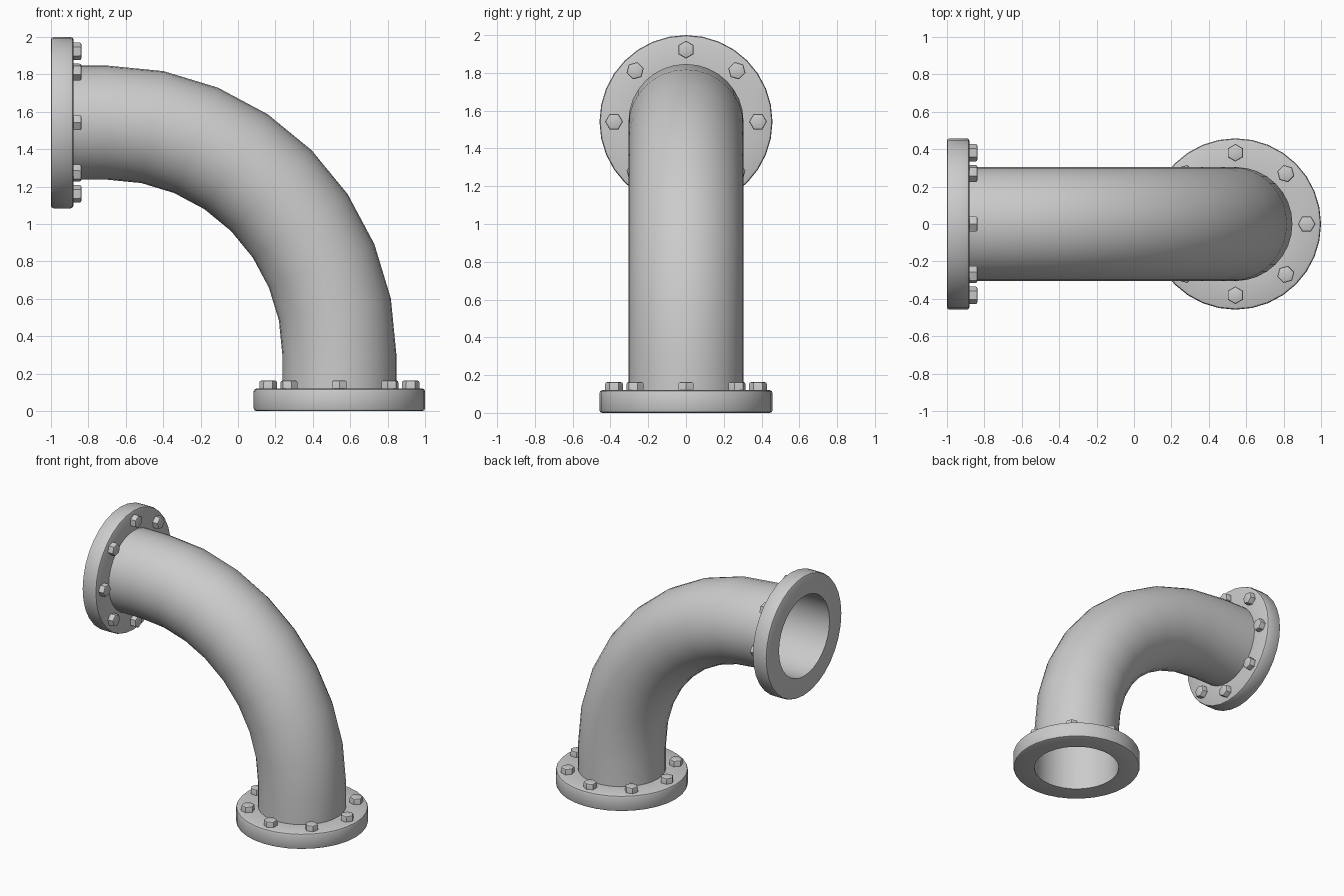
import bpy, bmesh, math
from mathutils import Vector, Matrix

if "Cube" in bpy.data.objects:
    bpy.data.objects.remove(bpy.data.objects["Cube"])

SIDES = 32
PIPE_R = 0.305
FLANGE_R = 0.458
FLANGE_H = 0.12
AXIS = 0.542          # x of the lower opening
BEND_Z = 0.30         # straight length before the bend
BEND_R = AXIS + 1 - BEND_Z


def loft(name, rings, closed=False, cap=False):
    """Skin a list of point rings into one smooth-by-angle object."""
    bm = bmesh.new()
    loops = [[bm.verts.new(p) for p in ring] for ring in rings]
    pairs = list(zip(loops, loops[1:]))
    if closed:
        pairs.append((loops[-1], loops[0]))
    for a, b in pairs:
        n = len(a)
        for i in range(n):
            j = (i + 1) % n
            bm.faces.new((a[i], a[j], b[j], b[i]))
    if cap:
        bm.faces.new(loops[0][::-1])
        bm.faces.new(loops[-1])
    if closed or cap:
        bmesh.ops.recalc_face_normals(bm, faces=bm.faces)
    mesh = bpy.data.meshes.new(name)
    bm.to_mesh(mesh)
    bm.free()
    obj = bpy.data.objects.new(name, mesh)
    bpy.context.collection.objects.link(obj)
    bpy.ops.object.select_all(action='DESELECT')
    obj.select_set(True)
    bpy.context.view_layer.objects.active = obj
    bpy.ops.object.shade_smooth_by_angle(angle=math.radians(30))
    return obj


def circle(r, z, n):
    return [Vector((r * math.cos(2 * math.pi * i / n),
                    r * math.sin(2 * math.pi * i / n), z)) for i in range(n)]


# Curved pipe: straight ends with a 90 degree bend in eight steps
path = [(AXIS, FLANGE_H, 0)]
for i in range(9):
    a = math.pi / 2 * i / 8
    path.append((BEND_Z - 1 + BEND_R * math.cos(a), BEND_Z + BEND_R * math.sin(a), a))
path.append((FLANGE_H - 1, AXIS + 1, math.pi / 2))
rings = []
for x, z, a in path:
    m = Matrix.Translation((x, 0, z)) @ Matrix.Rotation(-a, 4, 'Y')
    rings.append([m @ p for p in circle(PIPE_R, 0, SIDES)])
loft("pipe_elbow", rings)

# Flange ring with softened outer rims, and its eight chamfered hex bolts
B = 0.014
flange_profile = [(PIPE_R, 0), (FLANGE_R - B, 0), (FLANGE_R - B * 0.3, B * 0.3),
                  (FLANGE_R, B), (FLANGE_R, FLANGE_H - B),
                  (FLANGE_R - B * 0.3, FLANGE_H - B * 0.3),
                  (FLANGE_R - B, FLANGE_H), (PIPE_R, FLANGE_H)]
bolt_profile = [(0.047, FLANGE_H - 0.01), (0.047, 0.153), (0.044, 0.160), (0.036, 0.163)]

ends = {
    "lower": Matrix.Translation((AXIS, 0, 0)),
    "upper": Matrix.Translation((-1, 0, AXIS + 1)) @ Matrix.Rotation(math.pi / 2, 4, 'Y'),
}
for end, m in ends.items():
    flange = loft(f"{end}_flange", [circle(r, z, SIDES) for r, z in flange_profile], closed=True)
    flange.matrix_world = m
    for k in range(8):
        bolt = loft(f"{end}_bolt_{k + 1}", [circle(r, z, 6) for r, z in bolt_profile], cap=True)
        bolt.matrix_world = (m @ Matrix.Rotation(k * math.pi / 4, 4, 'Z')
                             @ Matrix.Translation((0.381, 0, 0)))
